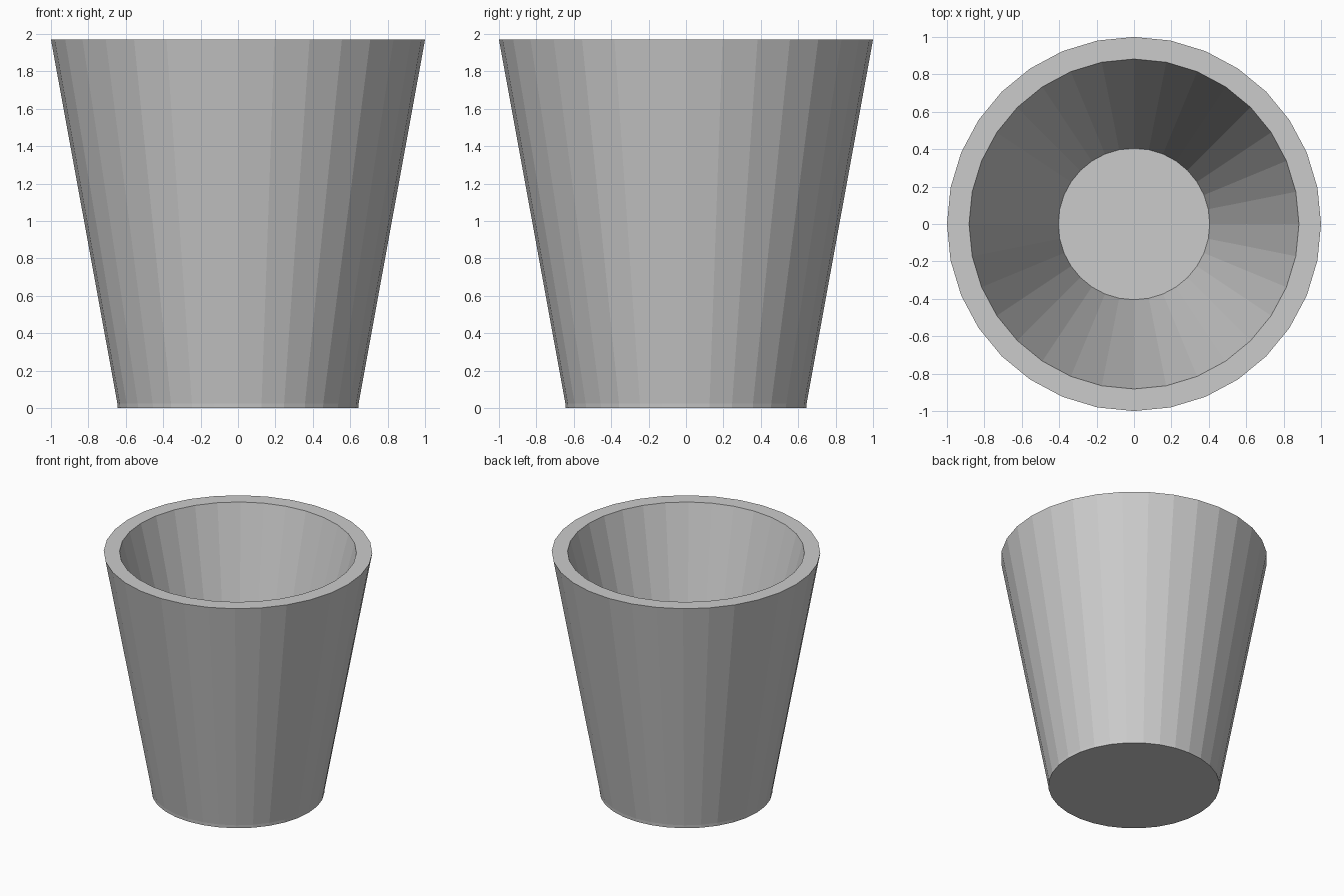
import bpy, bmesh
from math import cos, sin, tau

if "Cube" in bpy.data.objects:
    bpy.data.objects.remove(bpy.data.objects["Cube"])

SIDES = 32

# Half profile (radius, height): base edge, outer wall, rim, inner floor edge
profile = [(0.643, 0.0), (0.645, 0.025), (1.0, 1.97), (0.882, 1.97), (0.405, 0.12)]

bm = bmesh.new()
rings = [[bm.verts.new((r * cos(tau * i / SIDES), r * sin(tau * i / SIDES), z))
          for i in range(SIDES)] for r, z in profile]

# Walls between neighbouring rings
for low, high in zip(rings, rings[1:]):
    for i in range(SIDES):
        j = (i + 1) % SIDES
        bm.faces.new((low[i], low[j], high[j], high[i]))

# Underside and inner floor
bm.faces.new(rings[0][::-1])
bm.faces.new(rings[-1])
bmesh.ops.recalc_face_normals(bm, faces=bm.faces)

mesh = bpy.data.meshes.new("tapered_pot")
bm.to_mesh(mesh)
bm.free()
pot = bpy.data.objects.new("tapered_pot", mesh)
bpy.context.collection.objects.link(pot)
